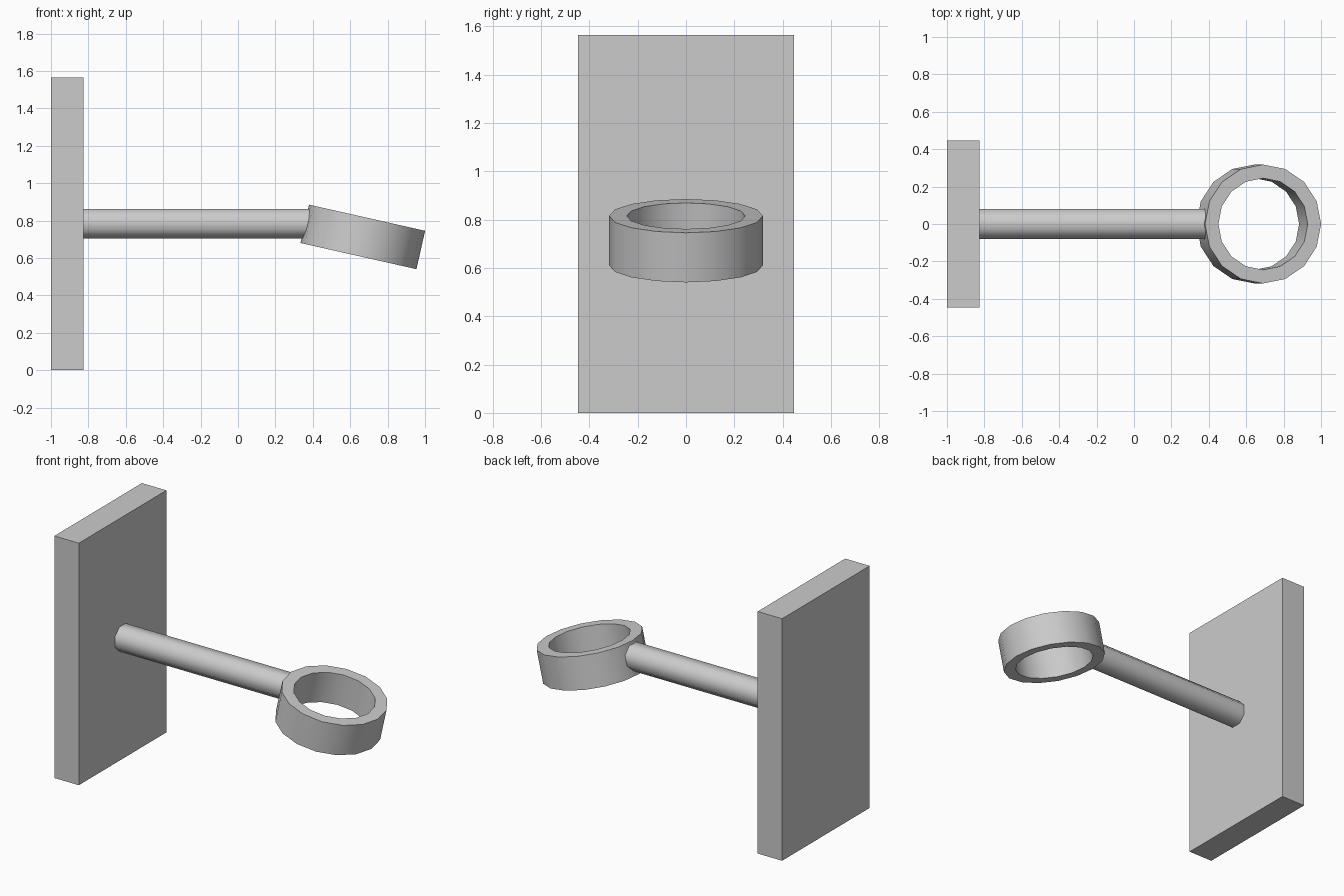
import bpy, bmesh, math
from mathutils import Matrix

if "Cube" in bpy.data.objects:
    bpy.data.objects.remove(bpy.data.objects["Cube"])


def make_object(name, bm, smooth_angle=None):
    bmesh.ops.recalc_face_normals(bm, faces=bm.faces[:])
    mesh = bpy.data.meshes.new(name)
    bm.to_mesh(mesh)
    bm.free()
    ob = bpy.data.objects.new(name, mesh)
    bpy.context.collection.objects.link(ob)
    if smooth_angle:
        bpy.ops.object.select_all(action='DESELECT')
        ob.select_set(True)
        bpy.context.view_layer.objects.active = ob
        bpy.ops.object.shade_smooth_by_angle(angle=math.radians(smooth_angle))
    return ob


# Wall plate
bm = bmesh.new()
bmesh.ops.create_cube(bm, size=1)
bmesh.ops.scale(bm, vec=(0.175, 0.894, 1.564), verts=bm.verts)
bmesh.ops.translate(bm, vec=(-0.9125, 0, 0.782), verts=bm.verts)
make_object("wall_plate", bm)

# Eight-sided arm with a flat on top, ending inside the ring wall
x0, x1 = -0.83, 0.395
bm = bmesh.new()
bmesh.ops.create_cone(bm, cap_ends=True, segments=8, radius1=0.0855,
                      radius2=0.0855, depth=x1 - x0)
bmesh.ops.transform(bm, verts=bm.verts, matrix=(
    Matrix.Translation(((x0 + x1) / 2, 0, 0.784))
    @ Matrix.Rotation(math.pi / 2, 4, 'Y')
    @ Matrix.Rotation(math.pi / 8, 4, 'Z')))
make_object("arm", bm, 50)

# Tilted sixteen-sided ring: rectangular section spun around its axis
SIDES, OUTER, INNER, HALF = 16, 0.318, 0.245, 0.105
bm = bmesh.new()
section = [(INNER, -HALF), (OUTER, -HALF), (OUTER, HALF), (INNER, HALF)]
loops = []
for i in range(SIDES):
    a = math.tau * i / SIDES
    loops.append([bm.verts.new((r * math.cos(a), r * math.sin(a), z))
                  for r, z in section])
for i in range(SIDES):
    a, b = loops[i], loops[(i + 1) % SIDES]
    for j in range(4):
        k = (j + 1) % 4
        bm.faces.new((a[j], b[j], b[k], a[k]))
bmesh.ops.transform(bm, verts=bm.verts, matrix=(
    Matrix.Translation((0.667, 0, 0.7125))
    @ Matrix.Rotation(math.radians(12.7), 4, 'Y')))
make_object("ring", bm, 40)
